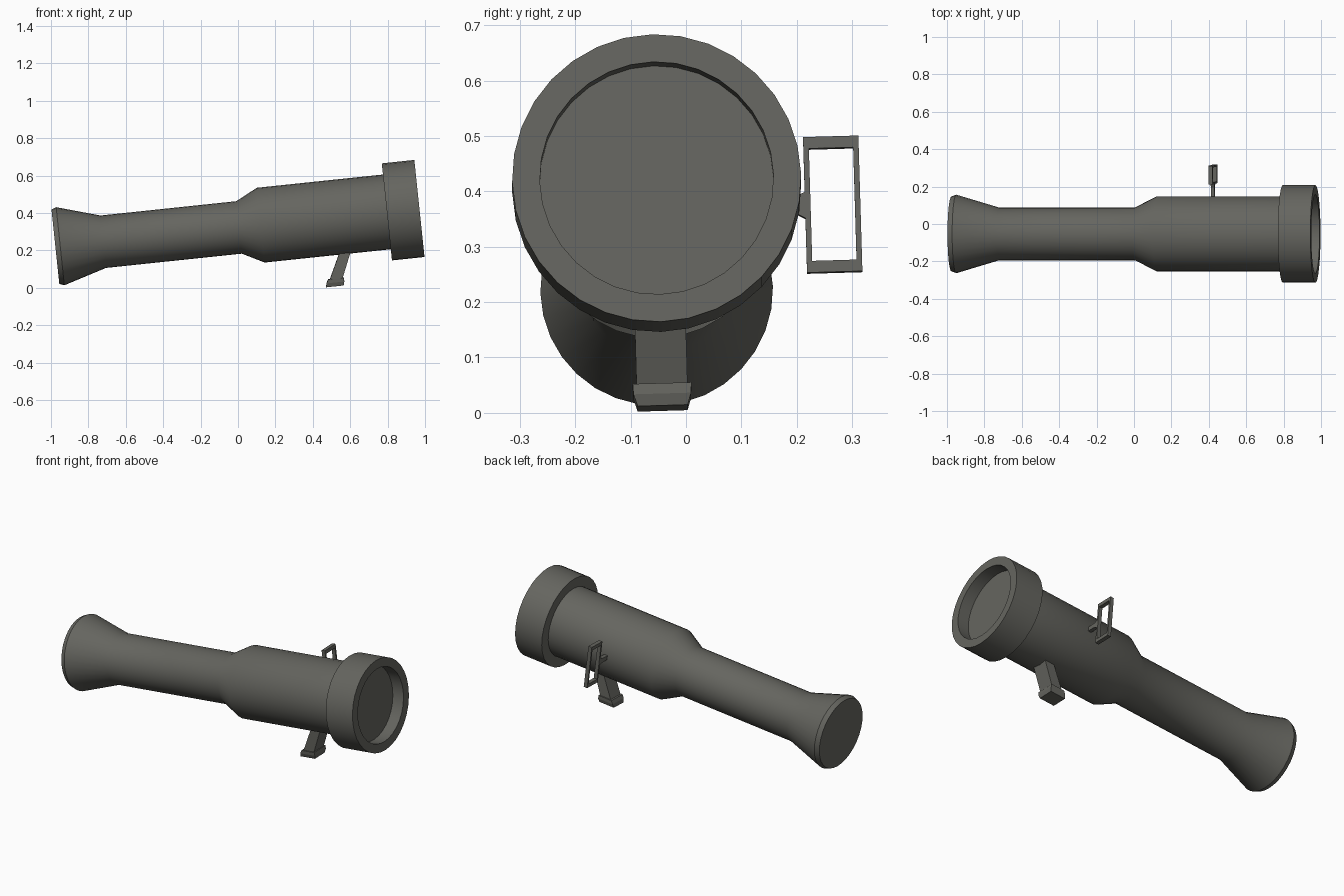
import bpy, bmesh, math
from mathutils import Matrix

if "Cube" in bpy.data.objects:
    bpy.data.objects.remove(bpy.data.objects["Cube"])

mat = bpy.data.materials.new("dark olive grey")
mat.diffuse_color = (0.13, 0.13, 0.115, 1)
mat.use_nodes = True
mat.node_tree.nodes["Principled BSDF"].inputs["Base Color"].default_value = mat.diffuse_color

# Local frame: x runs along the tube axis, origin at the muzzle centre
POSE = (Matrix.Translation((0.97, -0.053, 0.424))
        @ Matrix.Rotation(math.radians(-6), 4, 'Y')
        @ Matrix.Rotation(math.radians(1.7), 4, 'X'))


def finish(name, bm, smooth=False):
    bmesh.ops.recalc_face_normals(bm, faces=bm.faces)
    me = bpy.data.meshes.new(name)
    bm.to_mesh(me)
    bm.free()
    me.materials.append(mat)
    ob = bpy.data.objects.new(name, me)
    bpy.context.collection.objects.link(ob)
    ob.matrix_world = POSE
    if smooth:
        bpy.ops.object.select_all(action='DESELECT')
        ob.select_set(True)
        bpy.context.view_layer.objects.active = ob
        bpy.ops.object.shade_smooth_by_angle(angle=math.radians(35))
    return ob


def lathe(name, profile, cap_first=False, cap_last=False, n=32):
    bm = bmesh.new()
    rings = [[bm.verts.new((s, r * math.cos(2 * math.pi * i / n),
                            r * math.sin(2 * math.pi * i / n))) for i in range(n)]
             for s, r in profile]
    for a, b in zip(rings, rings[1:]):
        for i in range(n):
            j = (i + 1) % n
            bm.faces.new((a[i], a[j], b[j], b[i]))
    if cap_first:
        bm.faces.new(rings[0])
    if cap_last:
        bm.faces.new(rings[-1])
    return finish(name, bm, True)


def loft(name, sections):
    """Rectangular sections (z, x0, x1, half width) joined and capped."""
    bm = bmesh.new()
    loops = [[bm.verts.new(p) for p in ((x0, -w, z), (x1, -w, z), (x1, w, z), (x0, w, z))]
             for z, x0, x1, w in sections]
    for a, b in zip(loops, loops[1:]):
        for i in range(4):
            j = (i + 1) % 4
            bm.faces.new((a[i], a[j], b[j], b[i]))
    bm.faces.new(loops[0])
    bm.faces.new(loops[-1])
    return finish(name, bm)


# Tube: flared rear, narrow barrel, wide front barrel
lathe("main_tube", [(-1.957, 0.2), (-1.931, 0.21), (-1.70, 0.141), (-0.97, 0.141),
                    (-0.853, 0.201), (-0.175, 0.201)], cap_first=True)

# Muzzle collar with recessed floor
lathe("muzzle_collar", [(-0.175, 0.201), (-0.175, 0.261), (0, 0.261), (0, 0.211),
                        (-0.07, 0.211)], cap_last=True)

# Slanted grip and its foot
loft("grip", [(-0.335, -0.520, -0.451, 0.046), (-0.17, -0.440, -0.381, 0.046)])
loft("grip_foot", [(-0.366, -0.541, -0.446, 0.045), (-0.345, -0.535, -0.440, 0.052),
                   (-0.326, -0.525, -0.441, 0.053)])

# Rectangular sight frame
bm = bmesh.new()
S, YC, HW, HH = -0.55, 0.318, 0.05, 0.123
TX, TY, TZ = 0.022, 0.010, 0.021
loops = []
for x in (S - TX / 2, S + TX / 2):
    for w, h in ((HW, HH), (HW - TY, HH - TZ)):
        loops.append([bm.verts.new((x, YC + a * w, b * h))
                      for a, b in ((-1, -1), (1, -1), (1, 1), (-1, 1))])
for p, q in ((0, 1), (1, 3), (3, 2), (2, 0)):
    for i in range(4):
        j = (i + 1) % 4
        bm.faces.new((loops[p][i], loops[p][j], loops[q][j], loops[q][i]))
finish("sight_frame", bm)

# Tapered arm joining the sight to the tube
bm = bmesh.new()
ends = [[bm.verts.new((S + a * 0.01, y, b * h)) for a, b in ((-1, -1), (1, -1), (1, 1), (-1, 1))]
        for y, h in ((0.19, 0.012), (0.25, 0.014), (0.27, 0.025))]
for p, q in zip(ends, ends[1:]):
    for i in range(4):
        j = (i + 1) % 4
        bm.faces.new((p[i], p[j], q[j], q[i]))
bm.faces.new(ends[0])
bm.faces.new(ends[-1])
finish("sight_arm", bm)
